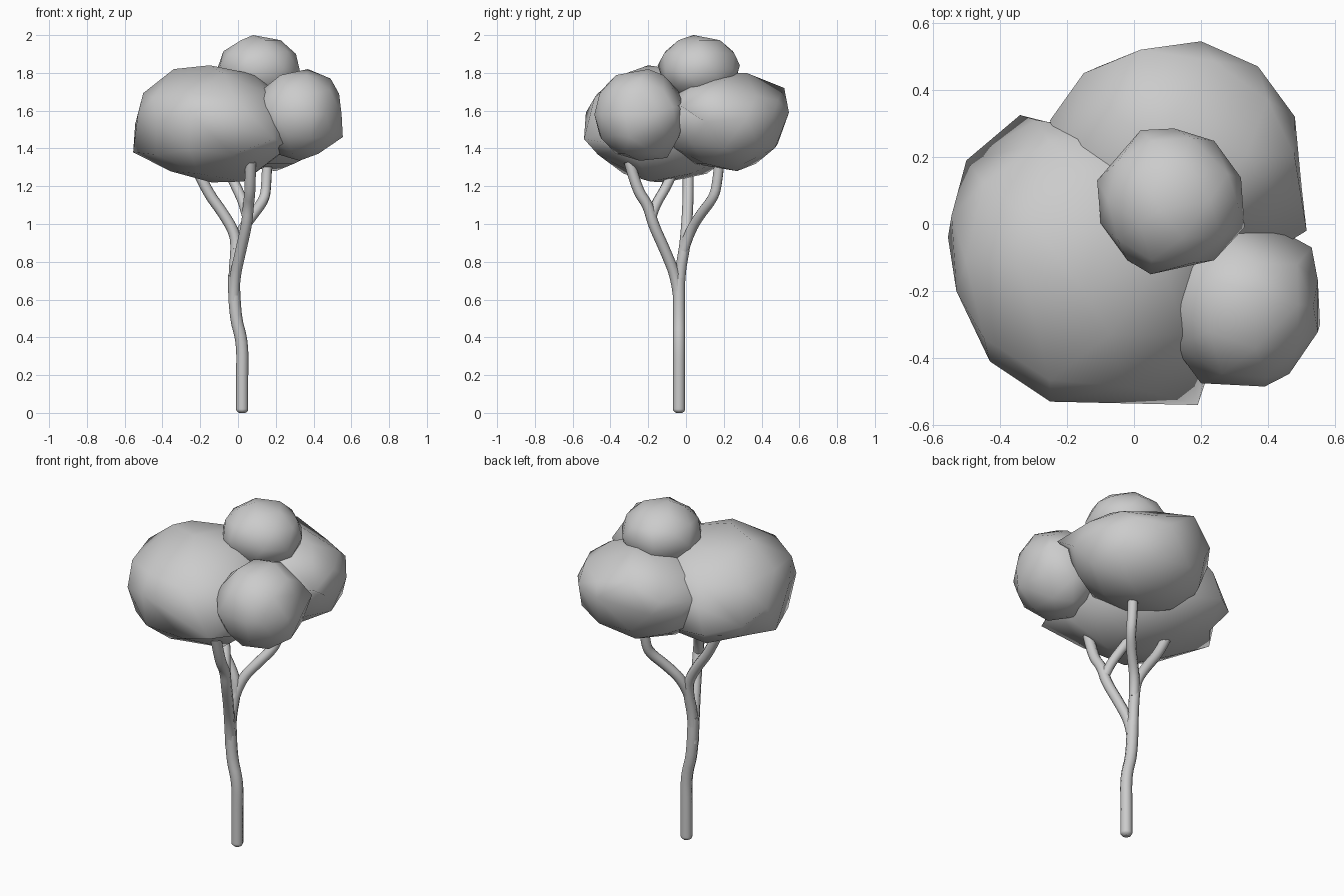
import bpy, bmesh
from mathutils import Vector


def blob(name, centre, radii, pulls):
    """Low-poly foliage ball: stretched icosphere with a few corners pulled out."""
    bm = bmesh.new()
    bmesh.ops.create_icosphere(bm, subdivisions=2, radius=1)
    c, r = Vector(centre), Vector(radii)
    free = list(bm.verts)
    for p in pulls:
        d = Vector([(p[i] - centre[i]) / radii[i] for i in range(3)])
        v = max(free, key=lambda w: w.co.normalized().dot(d.normalized()))
        v.co = d
        free.remove(v)
    for v in bm.verts:
        v.co = c + v.co * r
    for f in bm.faces:
        f.smooth = True
    bmesh.ops.recalc_face_normals(bm, faces=bm.faces[:])
    me = bpy.data.meshes.new(name)
    bm.to_mesh(me)
    bm.free()
    ob = bpy.data.objects.new(name, me)
    bpy.context.collection.objects.link(ob)


def limb(name, pts, radius, round_start=False):
    """Round tube along a smooth path."""
    cu = bpy.data.curves.new(name, 'CURVE')
    cu.dimensions = '3D'
    cu.bevel_depth = radius
    cu.bevel_resolution = 2
    cu.use_fill_caps = True
    sp = cu.splines.new('NURBS')
    sp.points.add(len(pts) - 1)
    for q, p in zip(sp.points, pts):
        q.co = (*p, 1)
    if round_start:
        sp.points[0].radius = 0.5
    sp.order_u = 3
    sp.use_endpoint_u = True
    sp.resolution_u = 4
    ob = bpy.data.objects.new(name, cu)
    bpy.context.collection.objects.link(ob)
    bpy.ops.object.select_all(action='DESELECT')
    ob.select_set(True)
    bpy.context.view_layer.objects.active = ob
    bpy.ops.object.convert(target='MESH')


# Foliage
blob("foliage_left", (-0.14, -0.11, 1.53), (0.425, 0.44, 0.31), [
    (-0.555, -0.04, 1.38), (-0.53, -0.20, 1.58), (-0.43, -0.41, 1.54),
    (-0.25, -0.53, 1.59), (0.19, -0.54, 1.45), (0.27, -0.30, 1.41),
    (0.03, -0.19, 1.225), (-0.36, -0.10, 1.28), (-0.34, 0.325, 1.43),
    (-0.50, 0.19, 1.47), (-0.15, -0.20, 1.84), (-0.34, -0.12, 1.82),
    (-0.29, 0.31, 1.58)])
blob("foliage_back", (0.13, 0.205, 1.54), (0.39, 0.33, 0.26), [
    (0.515, -0.02, 1.62), (0.48, 0.32, 1.56), (0.37, 0.47, 1.60),
    (0.20, 0.545, 1.59), (-0.15, 0.45, 1.62), (-0.25, 0.31, 1.60),
    (0.02, 0.52, 1.72), (0.12, 0.32, 1.80), (0.20, 0.27, 1.28),
    (0.40, -0.09, 1.64)])
blob("foliage_right", (0.325, -0.245, 1.58), (0.235, 0.25, 0.245), [
    (0.555, -0.30, 1.46), (0.53, -0.07, 1.62), (0.39, -0.485, 1.58),
    (0.20, -0.475, 1.58), (0.37, -0.20, 1.82), (0.49, -0.24, 1.77),
    (0.34, -0.10, 1.35), (0.11, -0.18, 1.66), (0.115, -0.36, 1.65),
    (0.42, -0.01, 1.62)])
blob("foliage_top", (0.11, 0.07, 1.82), (0.22, 0.22, 0.18), [
    (0.08, 0.04, 2.0), (-0.11, 0.13, 1.82), (0.33, -0.01, 1.80),
    (0.02, 0.28, 1.84), (0.12, 0.285, 1.84), (0.05, -0.15, 1.84),
    (0.28, 0.15, 1.91)])

# Trunk
limb("trunk", [(0.022, -0.037, 0.0), (0.022, -0.037, 0.008), (0.022, -0.037, 0.03),
               (0.022, -0.037, 0.2), (0.024, -0.037, 0.38), (-0.02, -0.037, 0.52),
               (-0.022, -0.037, 0.73)], 0.032, True)

# Two main boughs, each forking into two branches that end inside the foliage
limb("front_bough", [(-0.022, -0.037, 0.58), (-0.022, -0.045, 0.70), (0.015, -0.11, 0.86),
                     (0.047, -0.175, 1.0), (0.055, -0.20, 1.1), (0.065, -0.26, 1.18),
                     (0.066, -0.30, 1.33)], 0.029)
limb("front_branch", [(0.05, -0.185, 1.03), (0.035, -0.165, 1.10), (-0.01, -0.10, 1.2),
                      (-0.07, -0.05, 1.32)], 0.027)
limb("back_bough", [(-0.022, -0.037, 0.62), (-0.022, -0.033, 0.74), (-0.01, -0.01, 0.86),
                    (-0.015, 0.0, 0.95), (-0.08, 0.008, 1.06), (-0.17, 0.012, 1.18),
                    (-0.24, 0.012, 1.34)], 0.029)
limb("back_branch", [(-0.01, -0.012, 0.86), (0.005, 0.015, 0.95), (0.08, 0.075, 1.05),
                     (0.14, 0.14, 1.13), (0.15, 0.165, 1.2), (0.156, 0.18, 1.36)], 0.028)
